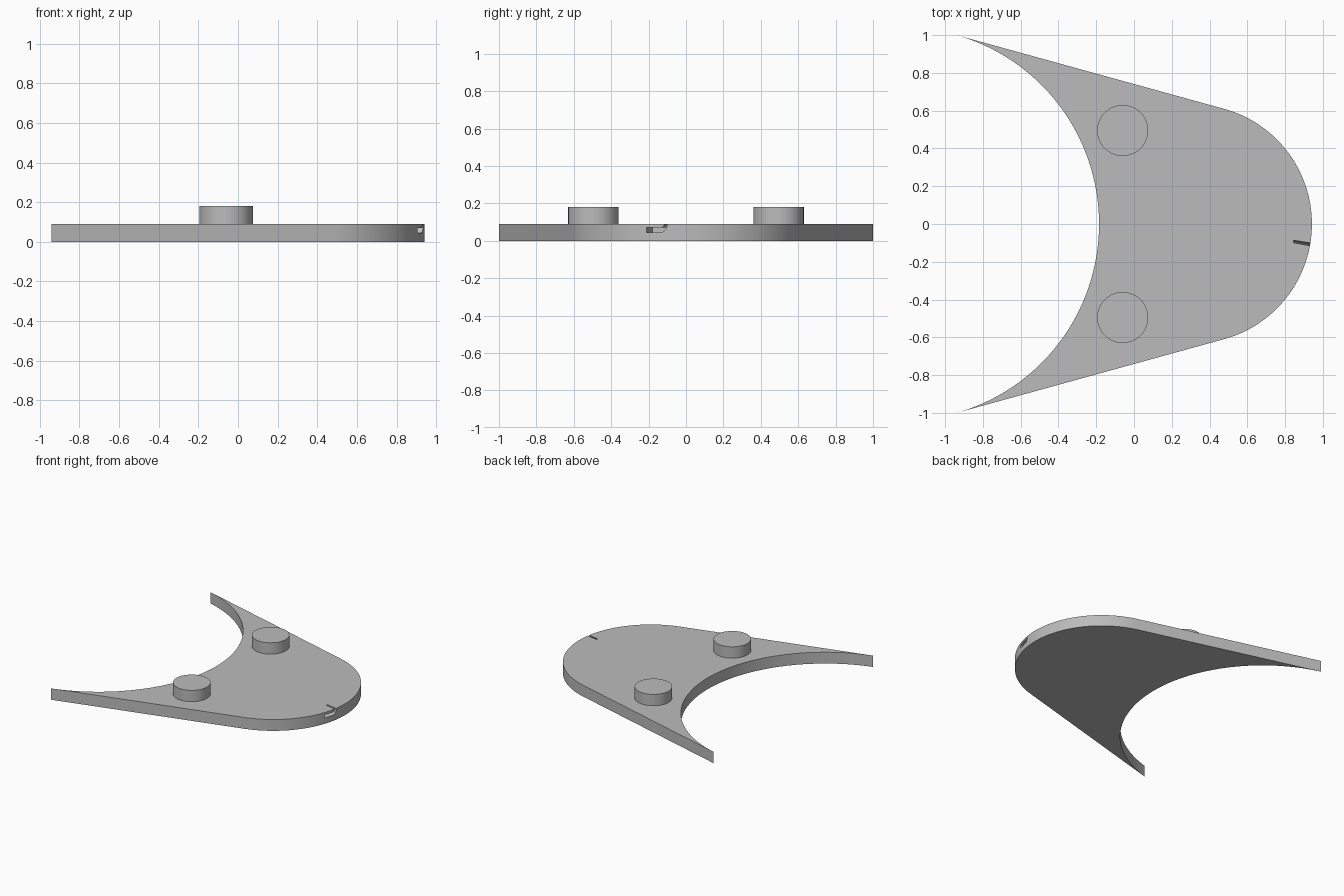
import bpy, bmesh
from math import sin, cos, asin, atan2, pi

cube = bpy.data.objects.get("Cube")
if cube:
    bpy.data.objects.remove(cube, do_unlink=True)

THICK = 0.09
NOSE_X, NOSE_R = 0.31, 0.632      # rounded outer end
BAY_X, BAY_R = -1.225, 1.04       # concave inner edge
TIP_X = -0.942

grey = bpy.data.materials.new("plain_grey")
grey.use_nodes = True
grey.diffuse_color = (0.5, 0.5, 0.5, 1)
grey.node_tree.nodes["Principled BSDF"].inputs["Base Color"].default_value = (0.5, 0.5, 0.5, 1)


def make_object(name, bm):
    bmesh.ops.recalc_face_normals(bm, faces=bm.faces)
    mesh = bpy.data.meshes.new(name)
    bm.to_mesh(mesh)
    bm.free()
    mesh.materials.append(grey)
    ob = bpy.data.objects.new(name, mesh)
    bpy.context.collection.objects.link(ob)
    return ob


def smooth(ob):
    bpy.ops.object.select_all(action="DESELECT")
    ob.select_set(True)
    bpy.context.view_layer.objects.active = ob
    bpy.ops.object.shade_smooth_by_angle(angle=pi / 6)


def arc(cx, r, start, end, n):
    steps = [start + (end - start) * i / n for i in range(n + 1)]
    return [(cx + r * cos(a), r * sin(a)) for a in steps]


# Crescent plate: round nose, straight tapering sides, concave bay
tangent = atan2(0.964, 0.265)
tip = atan2(1, TIP_X - BAY_X)
outline = arc(NOSE_X, NOSE_R, -tangent, tangent, 64) + arc(BAY_X, BAY_R, tip, -tip, 64)
bm = bmesh.new()
face = bm.faces.new([bm.verts.new((x, y, 0)) for x, y in outline])
up = bmesh.ops.extrude_face_region(bm, geom=[face])["geom"]
bmesh.ops.translate(bm, vec=(0, 0, THICK), verts=[v for v in up if isinstance(v, bmesh.types.BMVert)])
plate = make_object("plate", bm)

# Hooked slot in the nose: pairs of lower and upper edge points (y, z)
sections = [((-0.21, 0.045), (-0.21, 0.07)),
            ((-0.135, 0.045), (-0.138, 0.07)),
            ((-0.118, 0.05), (-0.127, 0.073)),
            ((-0.107, 0.062), (-0.119, 0.079)),
            ((-0.101, 0.08), (-0.115, 0.087)),
            ((-0.1, 0.11), (-0.115, 0.11))]
bm = bmesh.new()
rings = []
for low, high in sections:
    ring = []
    for (y, z), r in ((low, NOSE_R - 0.09), (low, NOSE_R + 0.03),
                      (high, NOSE_R + 0.03), (high, NOSE_R - 0.09)):
        a = asin(y / NOSE_R)
        ring.append(bm.verts.new((NOSE_X + r * cos(a), r * sin(a), z)))
    rings.append(ring)
for a, b in zip(rings, rings[1:]):
    for i in range(4):
        j = (i + 1) % 4
        bm.faces.new((a[i], a[j], b[j], b[i]))
bm.faces.new(rings[0])
bm.faces.new(rings[-1])
cutter = make_object("slot_cutter", bm)
cutter.hide_render = True

cut = plate.modifiers.new("slot", "BOOLEAN")
cut.operation = "DIFFERENCE"
cut.solver = "EXACT"
cut.object = cutter
bpy.context.view_layer.objects.active = plate
bpy.ops.object.modifier_apply(modifier=cut.name)
bpy.data.objects.remove(cutter, do_unlink=True)
smooth(plate)

# Two round pegs standing on the plate
for name, side in (("left_peg", -1), ("right_peg", 1)):
    bpy.ops.mesh.primitive_cylinder_add(vertices=64, radius=0.135, depth=THICK,
                                        location=(-0.06, side * 0.495, THICK * 1.5))
    peg = bpy.context.object
    peg.name = "front_peg" if side < 0 else "back_peg"
    peg.data.materials.append(grey)
    smooth(peg)
